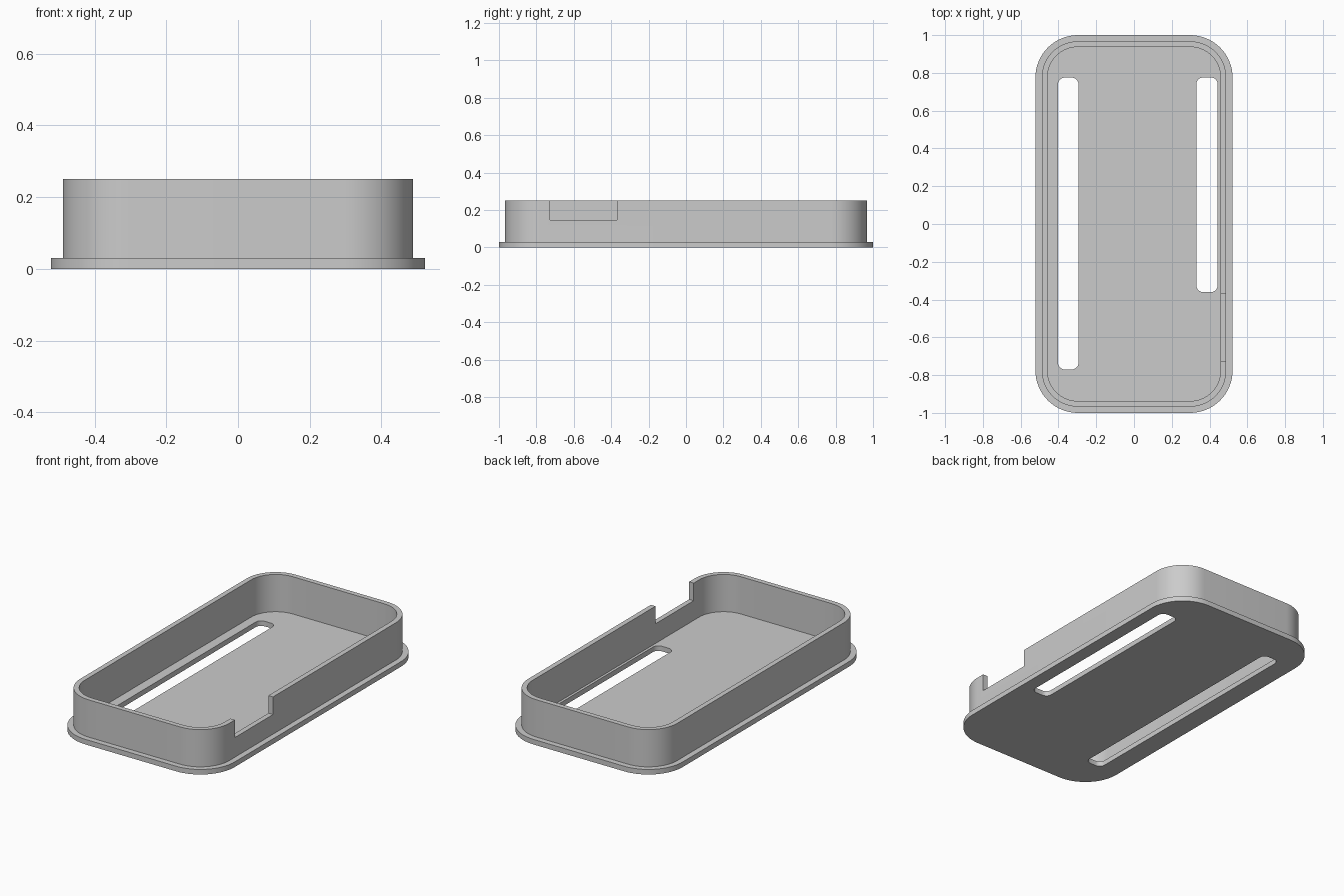
import bpy, bmesh
from math import sin, cos, pi

if "Cube" in bpy.data.objects:
    bpy.data.objects.remove(bpy.data.objects["Cube"], do_unlink=True)

grey = bpy.data.materials.new("plain grey")
grey.use_nodes = True
colour = (0.6, 0.6, 0.6, 1)
grey.diffuse_color = colour
grey.node_tree.nodes["Principled BSDF"].inputs["Base Color"].default_value = colour


def rounded_prism(name, x0, x1, y0, y1, z0, z1, radius, steps=16):
    """Upright block with rounded vertical corners."""
    corners = [(x1 - radius, y1 - radius), (x0 + radius, y1 - radius),
               (x0 + radius, y0 + radius), (x1 - radius, y0 + radius)]
    bm = bmesh.new()
    ring = []
    for i, (cx, cy) in enumerate(corners):
        for k in range(steps + 1):
            a = (i + k / steps) * pi / 2
            ring.append(bm.verts.new((cx + radius * cos(a), cy + radius * sin(a), z0)))
    base = bm.faces.new(ring)
    top = bmesh.ops.extrude_face_region(bm, geom=[base])["geom"]
    for v in top:
        if isinstance(v, bmesh.types.BMVert):
            v.co.z = z1
    bmesh.ops.recalc_face_normals(bm, faces=bm.faces)
    mesh = bpy.data.meshes.new(name)
    bm.to_mesh(mesh)
    bm.free()
    mesh.materials.append(grey)
    obj = bpy.data.objects.new(name, mesh)
    bpy.context.collection.objects.link(obj)
    return obj


def activate(obj):
    bpy.ops.object.select_all(action='DESELECT')
    obj.select_set(True)
    bpy.context.view_layer.objects.active = obj


def cut(obj, cutter):
    """Subtract the cutter, then discard it."""
    mod = obj.modifiers.new("cut", 'BOOLEAN')
    mod.operation, mod.solver, mod.object = 'DIFFERENCE', 'EXACT', cutter
    activate(obj)
    bpy.ops.object.modifier_apply(modifier=mod.name)
    bpy.data.objects.remove(cutter, do_unlink=True)


floor_z, rim_z = 0.03, 0.25

# Base plate with a projecting lip and two long slots
plate = rounded_prism("base_plate", -0.522, 0.522, -1, 1, 0, floor_z, 0.225)
cut(plate, rounded_prism("left_slot", 0.33, 0.443, -0.36, 0.775, -0.1, 0.1, 0.035, 8))
cut(plate, rounded_prism("right_slot", -0.402, -0.294, -0.77, 0.775, -0.1, 0.1, 0.035, 8))

# Side wall: hollow ring with a notch in the rim
wall = rounded_prism("side_wall", -0.488, 0.488, -0.967, 0.967, floor_z, rim_z, 0.19)
cut(wall, rounded_prism("cavity", -0.458, 0.458, -0.937, 0.937, -0.1, 0.4, 0.16))
cut(wall, rounded_prism("notch", 0.4, 0.6, -0.726, -0.37, 0.146, 0.4, 0.001, 1))

for part in (plate, wall):
    activate(part)
    bpy.ops.object.shade_smooth_by_angle(angle=pi / 6)
